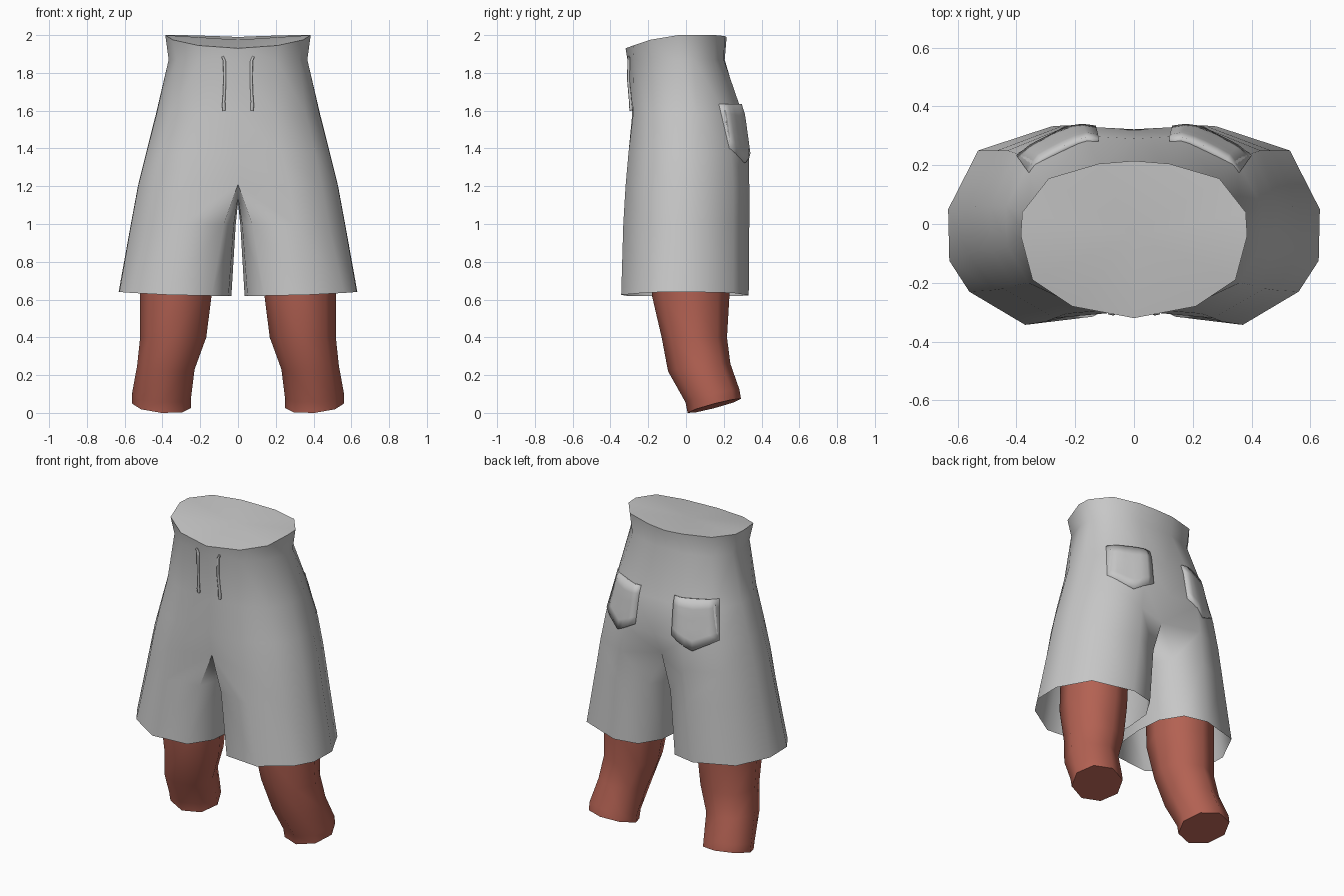
import bpy, bmesh, math
from mathutils import Vector
from mathutils.bvhtree import BVHTree

if "Cube" in bpy.data.objects:
    bpy.data.objects.remove(bpy.data.objects["Cube"], do_unlink=True)


def material(name, rgb):
    m = bpy.data.materials.new(name)
    m.use_nodes = True
    m.diffuse_color = (*rgb, 1)
    m.node_tree.nodes["Principled BSDF"].inputs["Base Color"].default_value = (*rgb, 1)
    return m


GREY = material("grey cloth", (0.57, 0.57, 0.57))
SKIN = material("red brown skin", (0.45, 0.12, 0.085))


def finish(obj, mat, angle=60):
    """Colour, mirror across x = 0 and shade smooth."""
    obj.data.materials.append(mat)
    mirror = obj.modifiers.new("mirror", "MIRROR")
    mirror.use_clip = True
    if obj.type == "MESH":
        bpy.ops.object.select_all(action="DESELECT")
        obj.select_set(True)
        bpy.context.view_layer.objects.active = obj
        bpy.ops.object.shade_smooth_by_angle(angle=math.radians(angle))
    return obj


def add_object(name, bm):
    mesh = bpy.data.meshes.new(name)
    bm.to_mesh(mesh)
    obj = bpy.data.objects.new(name, mesh)
    bpy.context.collection.objects.link(obj)
    return obj


def bridge(bm, upper, lower, closed):
    n = len(lower)
    for j in range(n if closed else min(len(upper), n) - 1):
        k = (j + 1) % n
        bm.faces.new((upper[j], lower[j], lower[k], upper[k]))


# Shorts, left half: open arcs from front centre round the side to back centre
ARCS = [
    ((0, -.32), (.21, -.28), (.345, -.19), (.385, -.04), (.38, .04), (.29, .155), (.12, .205), (0, .215)),
    ((0, -.31), (.2, -.275), (.325, -.18), (.367, -.04), (.36, .04), (.275, .15), (.115, .2), (0, .205)),
    ((0, -.285), (.2, -.28), (.36, -.2), (.432, -.07), (.435, .06), (.35, .215), (.17, .3), (0, .29)),
    ((0, -.295), (.23, -.305), (.41, -.21), (.486, -.08), (.488, .06), (.4, .24), (.2, .333), (0, .322)),
]
ARC_Z = [(1.93, 1.945, 1.975, 2, 2, 2, 1.995, 1.99), (1.87,) * 8, (1.58,) * 8, (1.37,) * 8]

# Closed leg rings: the same arc followed by three points along the inner thigh
LEGS = [
    ((0, -.265), (.27, -.32), (.445, -.22), (.528, -.09), (.53, .06), (.43, .25), (.22, .335),
     (0, .25), (0, .13), (0, 0), (0, -.14)),
    ((.075, -.28), (.3, -.332), (.48, -.225), (.565, -.1), (.567, .055), (.465, .25), (.24, .335),
     (.075, .265), (.022, .15), (.012, 0), (.022, -.15)),
    ((.14, -.315), (.37, -.343), (.56, -.23), (.628, -.125), (.632, .05), (.53, .25), (.28, .332),
     (.13, .3), (.05, .17), (.035, 0), (.05, -.18)),
]
LEG_Z = [(1.21, 1.2, 1.2, 1.2, 1.2, 1.2, 1.2, 1.22, 1.14, 1.11, 1.14), (1,) * 11,
         (.62, .625, .635, .64, .64, .635, .622, .62, .62, .62, .62)]

bm = bmesh.new()
arcs = [[bm.verts.new((x, y, z)) for (x, y), z in zip(*pair)] for pair in zip(ARCS, ARC_Z)]
legs = [[bm.verts.new((x, y, z)) for (x, y), z in zip(*pair)] for pair in zip(LEGS, LEG_Z)]
for a, b in zip(arcs, arcs[1:]):
    bridge(bm, a, b, False)
for j in range(7):
    bm.faces.new((arcs[-1][j], legs[0][j], legs[0][j + 1], arcs[-1][j + 1]))
for a, b in zip(legs, legs[1:]):
    bridge(bm, a, b, True)
# Slightly dished cover over the waist opening
centre = bm.verts.new((0, -.04, 1.975))
for a, b in zip(arcs[0], arcs[0][1:]):
    bm.faces.new((centre, a, b))
bm.normal_update()
surface = BVHTree.FromBMesh(bm)
finish(add_object("shorts", bm), GREY)
bm.free()


def cloth_y(x, z, side):
    """Depth of the cloth at (x, z); side is -1 for the front and 1 for the back."""
    hit = surface.ray_cast(Vector((x, side * 2, z)), Vector((0, -side, 0)))[0]
    return hit.y if hit else side * .3


# Lower legs: tapered eight-sided tubes with a tilted end
# centre x, centre y, radius x, radius y, z, tilt to the back, tilt to the outside
TUBE = [
    (.32, .03, .19, .21, .95, 0, 0),
    (.33, .025, .19, .205, .62, 0, 0),
    (.343, .044, .175, .173, .4, 0, 0),
    (.382, .07, .152, .165, .24, .02, .01),
    (.405, .14, .156, .143, .09, .033, .012),
    (.405, .15, .155, .141, .037, .037, .012),
]
bm = bmesh.new()
rings = []
for cx, cy, rx, ry, z, back, out in TUBE:
    ring = []
    for i in range(8):
        c, s = math.cos(i * math.pi / 4), math.sin(i * math.pi / 4)
        ring.append(bm.verts.new((cx + rx * c, cy + ry * s, z + back * s + out * c)))
    rings.append(ring)
for a, b in zip(rings, rings[1:]):
    bridge(bm, a, b, True)
bm.faces.new(rings[0])
bm.faces.new(rings[-1][::-1])
finish(add_object("lower_legs", bm), SKIN, 50)
bm.free()

# Back pockets: pointed patches that follow the cloth
bm = bmesh.new()
rows = []
for r in range(6):
    t = r / 5
    row = []
    for c in range(7):
        u = c / 6
        x = .12 + .01 * t + u * (.24 + .03 * t)
        bottom = 1.4 - .075 * (1 - abs(2 * u - 1))
        z = 1.635 + t * (bottom - 1.635)
        bulge = .01 + .008 * math.sin(math.pi * u) * (1 - t)
        row.append(bm.verts.new((x, cloth_y(x, z, 1) + bulge, z)))
    rows.append(row)
for a, b in zip(rows, rows[1:]):
    for c in range(6):
        bm.faces.new((a[c], a[c + 1], b[c + 1], b[c]))
pockets = add_object("back_pockets", bm)
bm.free()
solid = pockets.modifiers.new("thickness", "SOLIDIFY")
solid.thickness, solid.offset = .025, -1
finish(pockets, GREY, 45)

# Drawstrings hanging at the front, thicker at the tips
curve = bpy.data.curves.new("drawstrings", "CURVE")
curve.dimensions = "3D"
curve.bevel_depth, curve.bevel_resolution, curve.use_fill_caps = .008, 1, True
path = [(.083, 1.888, .8), (.072, 1.865, 1), (.07, 1.76, 1), (.075, 1.65, 1), (.076, 1.63, 1.25), (.074, 1.6, 1.1)]
spline = curve.splines.new("POLY")
spline.points.add(len(path) - 1)
for p, (x, z, r) in zip(spline.points, path):
    p.co = (x, cloth_y(x, z, -1) - .005, z, 1)
    p.radius = r
strings = bpy.data.objects.new("drawstrings", curve)
bpy.context.collection.objects.link(strings)
finish(strings, GREY)
